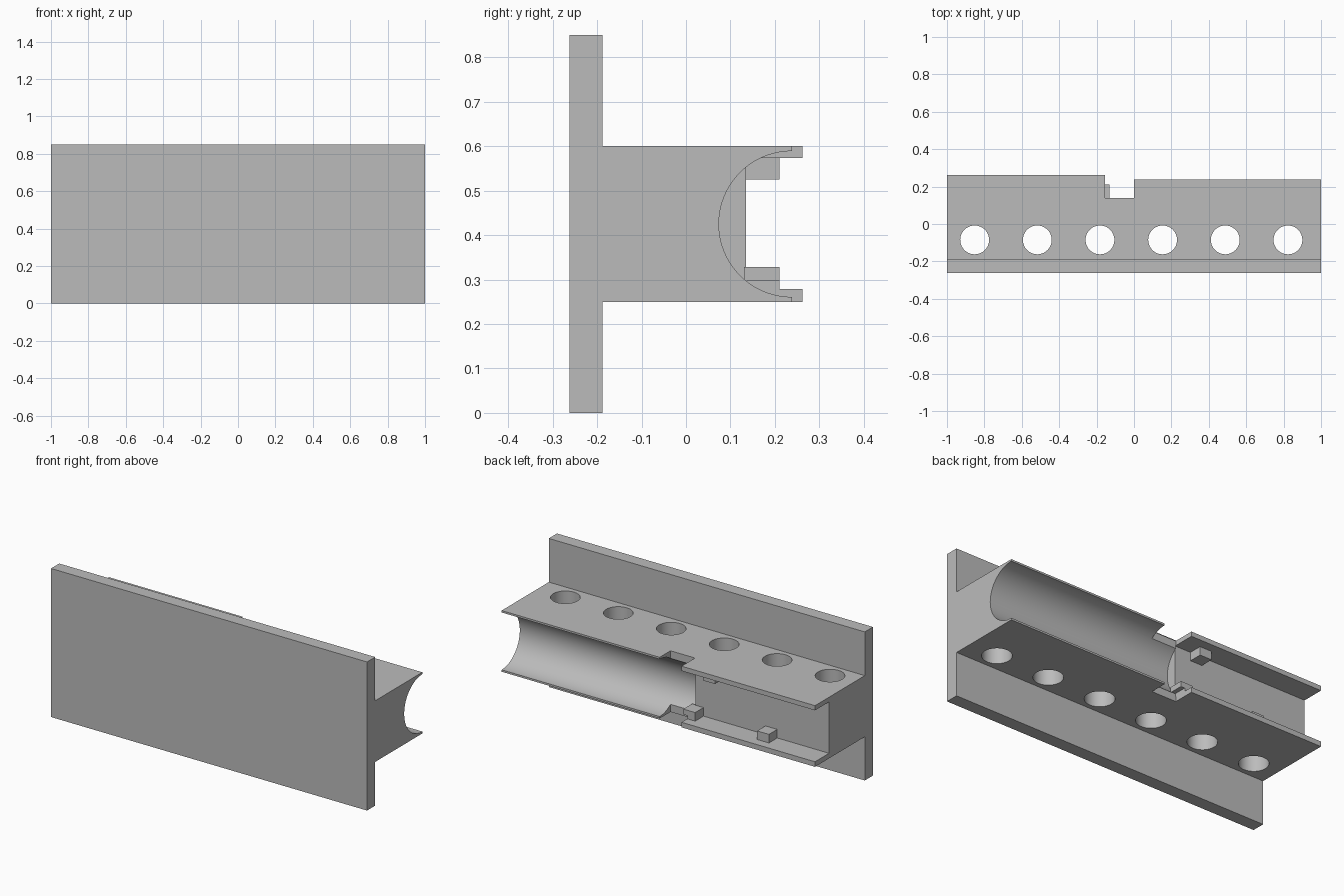
import bpy
import math
from mathutils import Matrix, Vector

if "Cube" in bpy.data.objects:
    bpy.data.objects.remove(bpy.data.objects["Cube"], do_unlink=True)

grey = bpy.data.materials.new("plain_grey")
grey.use_nodes = True
colour = (0.5, 0.5, 0.5, 1)
grey.diffuse_color = colour
grey.node_tree.nodes["Principled BSDF"].inputs["Base Color"].default_value = colour


def box(name, x, y, z):
    """Box given by its (low, high) range on each axis."""
    low, high = Vector((x[0], y[0], z[0])), Vector((x[1], y[1], z[1]))
    bpy.ops.mesh.primitive_cube_add(size=1)
    obj = bpy.context.object
    obj.name = name
    obj.data.transform(Matrix.Translation((low + high) / 2)
                       @ Matrix.Diagonal((*(high - low), 1)))
    obj.data.materials.append(grey)
    return obj


def cylinder(name, centre, radius, length, axis="Z", sides=64):
    bpy.ops.mesh.primitive_cylinder_add(vertices=sides, radius=radius, depth=length)
    obj = bpy.context.object
    obj.name = name
    turn = Matrix.Rotation(math.pi / 2, 4, "Y") if axis == "X" else Matrix()
    obj.data.transform(Matrix.Translation(centre) @ turn)
    obj.data.materials.append(grey)
    return obj


def combine(target, tool, operation="DIFFERENCE"):
    """Apply an exact boolean and discard the tool."""
    tool.hide_render = True
    mod = target.modifiers.new("boolean", "BOOLEAN")
    mod.operation = operation
    mod.solver = "EXACT"
    mod.object = tool
    bpy.context.view_layer.objects.active = target
    bpy.ops.object.modifier_apply(modifier=mod.name)
    bpy.data.objects.remove(tool, do_unlink=True)


# T-shaped body: upright plate with a rail block behind it
STEP = -0.155
body = box("rail_body", (-1, 1), (-0.262, -0.188), (0, 0.85))
combine(body, box("rail", (-1, 1), (-0.22, 0.262), (0.25, 0.6)), "UNION")

# Shorter lips on the round half, and the gap between the halves
combine(body, box("lip_trim", (-0.05, 1.1), (0.238, 0.4), (0.2, 0.7)))
combine(body, box("lip_gap", (STEP, 0), (0.14, 0.4), (0.2, 0.7)))

# Round trough, then the square channel
combine(body, cylinder("trough", ((STEP + 1.1) / 2, 0.238, 0.425), 0.164,
                       1.1 - STEP, "X", 96))
combine(body, box("channel", (-1.1, STEP + 0.001), (0.135, 0.4), (0.279, 0.573)))

# Row of through holes
for i in range(6):
    combine(body, cylinder("hole", (-0.852 + 0.335 * i, -0.085, 0.425), 0.077, 0.6))

bpy.ops.object.select_all(action="DESELECT")
body.select_set(True)
bpy.context.view_layer.objects.active = body
bpy.ops.object.shade_smooth_by_angle(angle=math.radians(30))

# Locating pegs inside the channel
DEPTH = (0.13, 0.21)
box("lower_peg_outer", (-0.672, -0.597), DEPTH, (0.275, 0.328))
box("upper_peg", (-0.33, -0.255), DEPTH, (0.525, 0.577))
inner = box("lower_peg_inner", (-0.205, -0.13), DEPTH, (0.275, 0.328))
combine(inner, box("peg_relief", (STEP, 0), (0, 0.4), (0.2, 0.297)))
